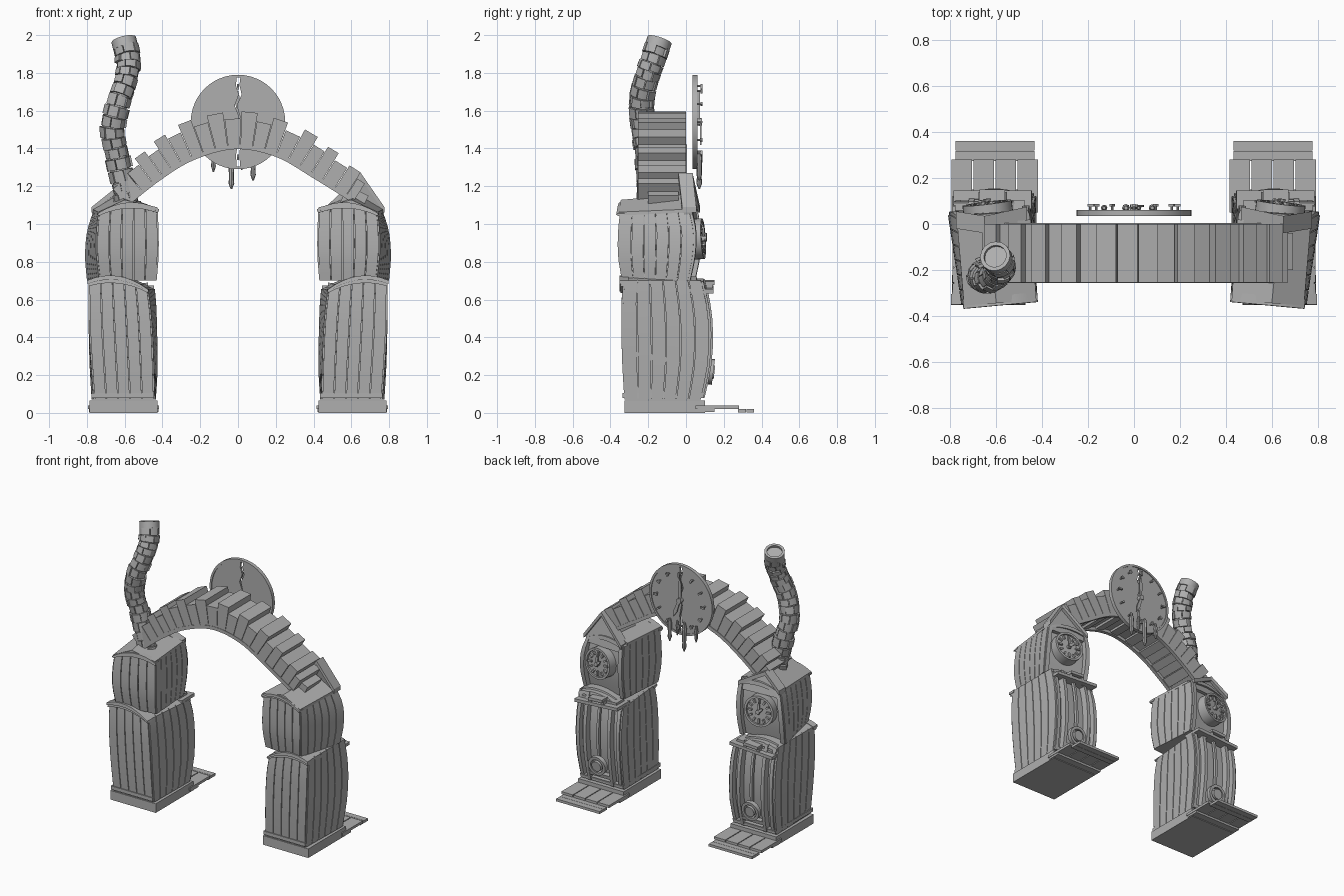
import bpy, bmesh, math, random
from mathutils import Vector, Matrix

random.seed(4)
cube = bpy.data.objects.get("Cube")
if cube:
    bpy.data.objects.remove(cube)

grey = bpy.data.materials.new("stone grey")
grey.use_nodes = True
grey.diffuse_color = (0.43, 0.43, 0.43, 1)
grey.node_tree.nodes["Principled BSDF"].inputs["Base Color"].default_value = (0.43, 0.43, 0.43, 1)
made = []


def finish(name, bm):
    bmesh.ops.recalc_face_normals(bm, faces=bm.faces)
    mesh = bpy.data.meshes.new(name)
    bm.to_mesh(mesh)
    bm.free()
    mesh.materials.append(grey)
    ob = bpy.data.objects.new(name, mesh)
    bpy.context.collection.objects.link(ob)
    made.append(ob)


def sweep(bm, rings, closed=False):
    """Skin a list of point rings, capping the ends unless closed."""
    vs = [[bm.verts.new(p) for p in r] for r in rings]
    n = len(vs[0])
    pairs = list(zip(vs, vs[1:])) + ([(vs[-1], vs[0])] if closed else [])
    for a, b in pairs:
        for i in range(n):
            j = (i + 1) % n
            bm.faces.new((a[i], a[j], b[j], b[i]))
    if not closed:
        bm.faces.new(vs[0])
        bm.faces.new(vs[-1])


def box(bm, x0, x1, y0, y1, z0, z1, m=Matrix()):
    sweep(bm, [[m @ Vector(p) for p in ((x0, y0, z), (x1, y0, z), (x1, y1, z), (x0, y1, z))]
               for z in (z0, z1)])


def spline(pts, t):
    """Smooth curve through rows of numbers, t from 0 to 1."""
    n = len(pts) - 1
    i = max(0, min(int(t * n), n - 1))
    f = t * n - i
    a, b, c, d = (pts[max(0, min(k, n))] for k in range(i - 1, i + 3))
    return [0.5 * (2 * q + (r - p) * f + (2*p - 5*q + 4*r - s) * f**2 + (3*q - p - 3*r + s) * f**3)
            for p, q, r, s in zip(a, b, c, d)]


def disc(bm, r, y0, y1, m=Matrix(), n=32, hole=0):
    """Disc or ring whose axis is y."""
    rings = []
    for i in range(n):
        c, s = math.cos(math.tau * i / n), math.sin(math.tau * i / n)
        rings.append([m @ Vector((q * c, y, q * s)) for q, y in
                      ((hole, y0), (r, y0), (r, y1), (hole, y1))])
    if hole:
        sweep(bm, rings, True)
    else:
        sweep(bm, [[r[1] for r in rings], [r[2] for r in rings]])


# Tower sections: z, front x pair, back x pair, front y, back y
LOWER = [(.07, .445, .76, .44, .77, -.32, .08), (.24, .45, .772, .43, .78, -.33, .115),
         (.42, .457, .783, .433, .785, -.335, .125), (.57, .468, .787, .437, .785, -.335, .11),
         (.68, .482, .787, .445, .785, -.325, .08)]
UPPER = [(.70, .435, .73, .46, .795, -.32, .025), (.83, .425, .745, .455, .805, -.34, .05),
         (.96, .425, .745, .455, .795, -.34, .055), (1.07, .43, .735, .46, .765, -.33, .035)]


def section(rows, side, bump, lean, yaw):
    def place(u, v, w):
        z, a, b, c, d, y0, y1 = spline(rows, w)
        f = (v + 1) / 2
        lo, hi = a + (c - a) * f, b + (d - b) * f
        x = lo + (hi - lo) * (u + 1) / 2
        y = y0 + (y1 - y0) * f - yaw * u
        return Vector((side * x, y, z + max(0, w) ** 3 * (bump * (1 - u * u) + lean * u)))
    return place


STEPS = [i / 8 for i in range(9)]


def strip_up(bm, fn, u0, u1, v0, v1, w0=0, w1=1):
    sweep(bm, [[fn(u, v, w0 + (w1 - w0) * t) for u, v in ((u0, v0), (u1, v0), (u1, v1), (u0, v1))]
               for t in STEPS])


def strip_across(bm, fn, v0, v1, w0, w1, u0=-1, u1=1):
    sweep(bm, [[fn(u0 + (u1 - u0) * t, v, w) for v, w in ((v0, w0), (v1, w0), (v1, w1), (v0, w1))]
               for t in STEPS])


def build_section(name, fn):
    # Core, set back behind the clock and door openings
    bm = bmesh.new()
    sweep(bm, [[fn(u * 1.96 - .98, -.98, w) for w in STEPS] +
               [fn(u * 1.96 - .98, .88, w) for w in STEPS[::-1]] for u in STEPS])
    finish(name + "_core", bm)
    bm = bmesh.new()
    for i in range(5):
        strip_up(bm, fn, -.985 + .4 * i, -.615 + .4 * i, -1.03, -.95)
    for i in range(6):
        a, b = -1 + i / 3 + .012, -2 / 3 + i / 3 - .012
        for u in (-1, 1):
            strip_up(bm, fn, u * .95, u * 1.03, a, b)
    finish(name + "_planks", bm)
    bm = bmesh.new()
    strip_across(bm, fn, -1.13, -.9, .955, 1.015, -1.06, 1.06)
    strip_across(bm, fn, -1.09, -.9, .92, .955, -1.03, 1.03)
    finish(name + "_front_moulding", bm)


def clock_marks(bm, m, r, size, y0, y1):
    for k in range(12):
        t = m @ Matrix.Rotation(math.tau * k / 12, 4, 'Y')
        long = size * (1.6 if k % 3 == 0 else 1)
        box(bm, -size * .5, size * .5, y0, y1, r - long, r + size, t)


def hand(bm, m, angle, length, width, y):
    t = m @ Matrix.Rotation(angle, 4, 'Y')
    outline = ((-width, -.02), (width, -.02), (width * 1.6, length * .65), (0, length), (-width * 1.6, length * .65))
    sweep(bm, [[t @ Vector((x, yy, z)) for x, z in outline] for yy in (y, y + .008)])


for side, label, peak in ((-1, "right", 1.17), (1, "left", 1.25)):
    low = section(LOWER, side, .04, .022, 0)
    up = section(UPPER, side, .04, -.01, .014)
    build_section(label + "_lower_case", low)
    build_section(label + "_upper_case", up)
    mid = Matrix.Translation((side * .605, 0, 0))

    # Plinth, skirting and steps
    bm = bmesh.new()
    box(bm, -.18, .18, -.325, .1, 0, .065, mid)
    box(bm, -.17, .16, -.335, .095, .08, .105, mid)
    finish(label + "_plinth", bm)
    bm = bmesh.new()
    for i in range(4):
        box(bm, -.19 + i * .096, -.1 + i * .096, .05, .28, .02, .038, mid)
    box(bm, -.185, .185, .06, .15, .005, .02, mid)
    for y in (.275, .319):
        box(bm, -.172, .172, y, y + .042, .003, .021, mid)
    finish(label + "_steps", bm)

    # Pendulum door on the back of the lower case
    bm = bmesh.new()
    for u in (-.97, -.6, .48, .82):
        strip_up(bm, low, u, u + .14, .85, 1.08 if abs(u) < .7 else 1.04, .02, .97)
    for w in (.1, .86):
        strip_across(bm, low, .85, 1.07, w, w + .035, -.6, .6)
    for w in (.02, .92):
        strip_across(bm, low, .85, 1.05, w, w + .05)
    finish(label + "_door_frame", bm)
    bm = bmesh.new()
    strip_up(bm, low, -.05, .05, .95, 1.04, .3, .88)
    bob = Matrix.Translation((side * .608, .115, .22)) @ Matrix.Rotation(-.12, 4, 'X')
    disc(bm, .068, 0, .03, bob, 20, .048)
    disc(bm, .036, -.02, .036, bob, 16)
    finish(label + "_pendulum", bm)

    # Ledge above the door with small blocks
    bm = bmesh.new()
    tilt = Matrix.Translation((side * .615, 0, .655)) @ Matrix.Rotation(side * .06, 4, 'Y')
    box(bm, -.17, .17, .0, .145, -.012, .01, tilt)
    box(bm, -.14, .14, .02, .105, .01, .026, tilt)
    box(bm, -.055, .055, .08, .15, .025, .045, tilt)
    for x in (-.05, .05):
        box(bm, x - .01, x + .01, .09, .14, .008, .03, tilt)
    finish(label + "_ledge", bm)

    # Clock on the upper case
    face = Matrix.Translation((side * .635, .05, .92)) @ Matrix.Rotation(side * -.12, 4, 'Z') @ Matrix.Rotation(.06, 4, 'X')
    bm = bmesh.new()
    disc(bm, .096, -.04, .028, face)
    disc(bm, .108, -.04, .042, face, 32, .092)
    clock_marks(bm, face, .072, .012, .025, .042)
    disc(bm, .014, .02, .06, face, 12)
    hand(bm, face, 0, .065, .006, .042)
    hand(bm, face, -.9, .048, .006, .05)
    finish(label + "_small_clock", bm)
    bm = bmesh.new()
    for u in (-1, .82):
        strip_up(bm, up, u, u + .18, .85, 1.06, 0, 1)
    strip_across(bm, up, .85, 1.06, .92, 1)
    finish(label + "_clock_frame", bm)

    # Low roof slabs ending at a steeper gable on the clock side
    def pt(x, y, z):
        return Vector((side * x, y, z))
    ridge = [pt(.6, -.345, 1.11), pt(.635, 0, 1.14)]
    inner = [pt(.425, -.335, 1.07), pt(.45, .02, 1.075)]
    outer = [pt(.74, -.355, 1.045), pt(.77, .0, 1.06)]
    lift = Vector((0, 0, .018))
    bm = bmesh.new()
    for eave in (inner, outer):
        sweep(bm, [[e, r, r + lift, e + lift] for e, r in zip(eave, ridge)])
    finish(label + "_roof", bm)
    bm = bmesh.new()
    top = pt(.65, .015, peak)
    left, right = pt(.465, .055, 1.07), pt(.775, .035, 1.07)
    back = [left, top, right, pt(.765, .045, 1.03), pt(.465, .065, 1.03)]
    sweep(bm, [[p + Vector((0, d, 0)) for p in back] for d in (-.05, -.005)])
    for eave in (left, right):
        sweep(bm, [[p + Vector((0, d, h)) for d, h in ((-.055, -.01), (.02, -.01), (.02, .02), (-.055, .02))]
                   for p in (eave, top)])
    finish(label + "_gable", bm)

# Arch of uneven planks carried on two curved rails
ARCH = [(-.59, 1.095), (-.42, 1.23), (-.24, 1.34), (-.02, 1.40), (.2, 1.36), (.41, 1.24), (.61, 1.115)]


def arch(t, h):
    a, b = spline(ARCH, max(0, t - .01)), spline(ARCH, min(1, t + .01))
    n = Vector((a[1] - b[1], 0, b[0] - a[0])).normalized()
    x, z = spline(ARCH, t)
    return Vector((x, 0, z)) + n * h


def arch_piece(bm, ts, h0, h1, y0, y1):
    sweep(bm, [[arch(t, h) + Vector((0, y, 0)) for h, y in ((h0, y0), (h0, y1), (h1, y1), (h1, y0))] for t in ts])


bm = bmesh.new()
for y in (-.258, -.02):
    arch_piece(bm, [i / 32 for i in range(33)], -.004, .02, y, y + .025)
finish("arch_rails", bm)
bm = bmesh.new()
N = 21
for i in range(N):
    grow = .74 + .26 * math.sin(math.pi * (i + .5) / N)
    h = (.2 if i % 2 else .158) * grow + random.uniform(-.008, .008)
    arch_piece(bm, ((i + .02) / N, (i + .98) / N), .018 if i % 2 else .004, h, -.255, 0)
finish("arch_planks", bm)
bm = bmesh.new()
box(bm, -.06, .06, -.2, -.04, -.06, .04, Matrix.Translation((.62, 0, 1.14)) @ Matrix.Rotation(.45, 4, 'Y'))
finish("arch_end_block", bm)

# Large cracked clock: two half discs with a jagged gap
CRACK = [(.004, .25), (-.002, .2), (.012, .15), (-.012, .09), (.008, .03), (-.006, -.04), (.006, -.12), (-.002, -.18), (.003, -.25)]
centre = Matrix.Translation((0, .035, 1.54))
bm = bmesh.new()
for s in (-1, 1):
    arc = [(s * .243 * math.sin(math.pi * i / 24), -.243 * math.cos(math.pi * i / 24)) for i in range(1, 24)]
    outline = arc + [(x + s * .0015 + s * .008 * min(1, abs(z) / .2), z * .97) for x, z in CRACK]
    sweep(bm, [[centre @ Vector((x, y, z)) for x, z in outline] for y in (.006, .02)])
finish("cracked_clock_face", bm)
bm = bmesh.new()
disc(bm, .25, 0, .026, centre, 48, .235)
finish("cracked_clock_rim", bm)
bm = bmesh.new()
clock_marks(bm, centre, .19, .012, .042, .052)
for k in range(12):
    t = centre @ Matrix.Rotation(math.tau * k / 12, 4, 'Y') @ Matrix.Translation((0, 0, .19))
    disc(bm, .006, .01, .047, t, 8)
disc(bm, .018, .01, .05, centre, 16)
hand(bm, centre, 0, .17, .008, .03)
hand(bm, centre, 2.8, .13, .008, .04)
finish("cracked_clock_hands", bm)

# Melting drips below the clock
bm = bmesh.new()
for x, tip, r in ((-.13, 1.275, .014), (-.035, 1.185, .017), (.08, 1.23, .016), (.02, 1.285, .012)):
    rows = [(1.39, .5), (1.35, 1), (tip + .06, .75), (tip + .03, .9), (tip, .25)]
    sweep(bm, [[Vector((x + r * q * math.cos(k * math.tau / 8), .07 + r * q * math.sin(k * math.tau / 8), z))
                for k in range(8)] for z, q in rows])
finish("clock_drips", bm)

# Crooked chimney of loose bricks
PATH = [(-.575, -.2, 1.07), (-.605, -.2, 1.2), (-.64, -.205, 1.36), (-.663, -.225, 1.5),
        (-.635, -.238, 1.64), (-.592, -.21, 1.77), (-.583, -.175, 1.87), (-.605, -.14, 1.975)]


def chimney(t, angle, r):
    p, q = Vector(spline(PATH, t)), Vector(spline(PATH, min(1, t + .02)))
    if t > .97:
        q = p + (p - Vector(spline(PATH, t - .02)))
    rot = Vector((0, 0, 1)).rotation_difference((q - p).normalized())
    return p + rot @ Vector((r * math.cos(angle), r * math.sin(angle), 0))


def chimney_ring(t, r):
    return [chimney(t, k * math.tau / 16, r) for k in range(16)]


bm = bmesh.new()
sweep(bm, [chimney_ring(i / 24 * .97, .052) for i in range(25)])
finish("chimney_core", bm)
bm = bmesh.new()
ROWS = 17
for i in range(ROWS):
    for k in range(7):
        a = (k + .5 * (i % 2)) * math.tau / 7
        r = random.uniform(.058, .072)
        t0, t1 = (i + random.uniform(0, .12)) / ROWS * .94, (i + .96) / ROWS * .94
        sweep(bm, [[chimney(t, a + d, q) for d, q in ((.03, .04), (.03, r), (.45, r * .99), (.86, r), (.86, .04))]
                   for t in (t0, t1)])
finish("chimney_bricks", bm)
bm = bmesh.new()
sweep(bm, [chimney_ring(t, r) for t, r in ((.93, .05), (.93, .067), (1, .067), (1, .05))], True)
finish("chimney_cap", bm)

# Smooth the curved parts, keep edges crisp
bpy.ops.object.select_all(action='DESELECT')
for ob in made:
    ob.select_set(True)
bpy.context.view_layer.objects.active = made[0]
bpy.ops.object.shade_smooth_by_angle(angle=math.radians(25))
